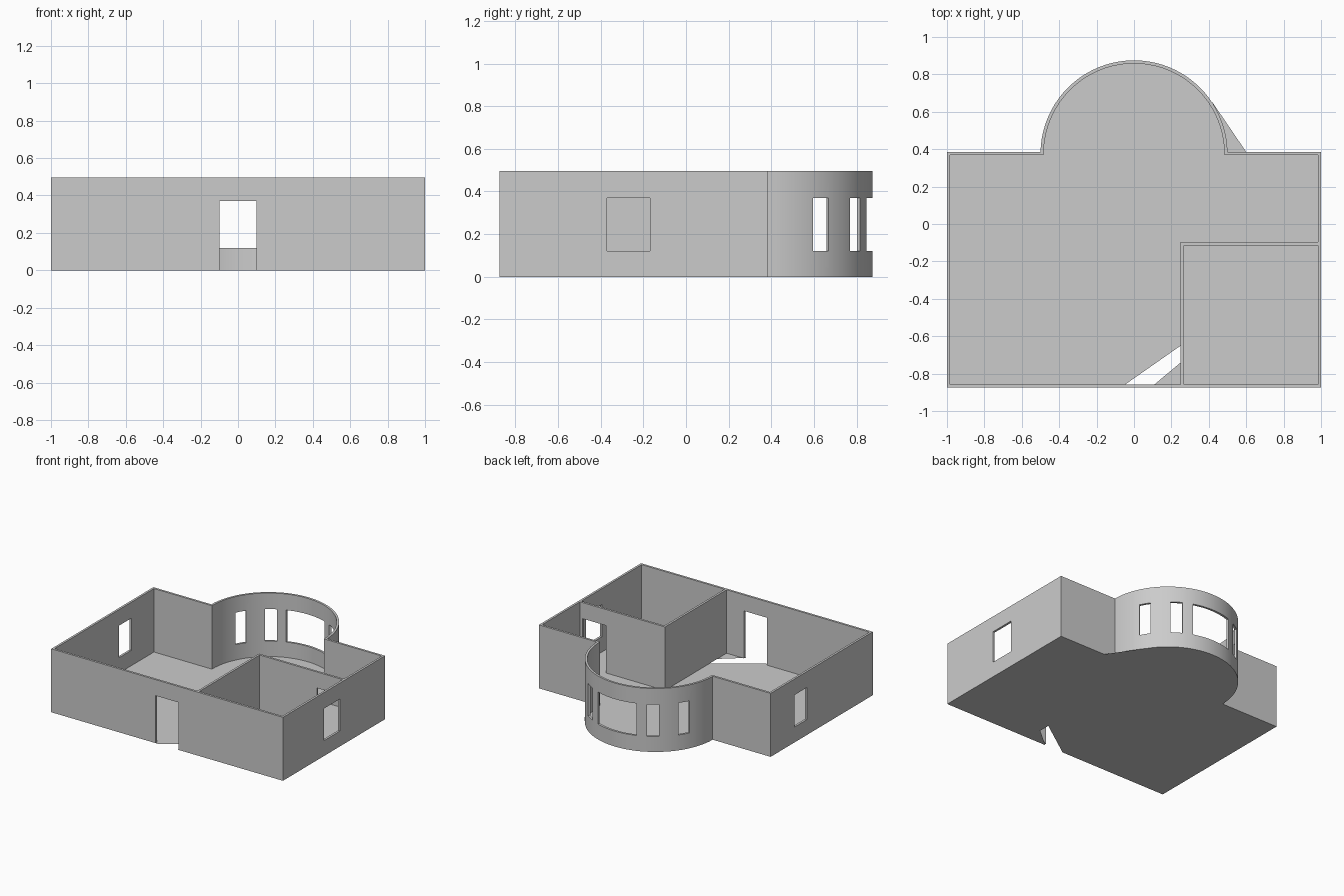
import bpy, bmesh
from math import sin, cos, asin, pi, radians
from mathutils import Matrix, Vector

if "Cube" in bpy.data.objects:
    bpy.data.objects.remove(bpy.data.objects["Cube"])

H = 0.495          # wall height
T = 0.017          # wall thickness
FRONT, BACK = -0.874, 0.385
BAY_Y, BAY_R, SEG = 0.375, 0.5, 40
SILL, HEAD = 0.12, 0.37


def make_object(name, bm):
    bmesh.ops.recalc_face_normals(bm, faces=bm.faces)
    me = bpy.data.meshes.new(name)
    bm.to_mesh(me)
    bm.free()
    ob = bpy.data.objects.new(name, me)
    bpy.context.collection.objects.link(ob)
    return ob


def box(name, centre, size, angle=0):
    bm = bmesh.new()
    m = (Matrix.Translation(Vector(centre)) @ Matrix.Rotation(angle, 4, 'Z')
         @ Matrix.Diagonal((*size, 1)))
    bmesh.ops.create_cube(bm, size=1, matrix=m)
    return make_object(name, bm)


def outline(inset):
    """Rectangle with a semicircular bay at the back, moved inwards by inset."""
    x, y0, y1, r = 1 - inset, FRONT + inset, BACK - inset, BAY_R - inset
    a0 = asin((y1 - BAY_Y) / r)
    arc = [a0 + (pi - 2 * a0) * i / SEG for i in range(SEG + 1)]
    return ([(-x, y0), (x, y0), (x, y1)]
            + [(r * cos(a), BAY_Y + r * sin(a)) for a in arc] + [(-x, y1)])


def cut(target, cutters):
    bpy.context.view_layer.objects.active = target
    for c in cutters:
        mod = target.modifiers.new("opening", 'BOOLEAN')
        mod.operation, mod.solver, mod.object = 'DIFFERENCE', 'EXACT', c
        bpy.ops.object.modifier_apply(modifier=mod.name)
        bpy.data.objects.remove(c)


def smooth(ob):
    bpy.ops.object.select_all(action='DESELECT')
    ob.select_set(True)
    bpy.context.view_layer.objects.active = ob
    bpy.ops.object.shade_smooth_by_angle(angle=radians(30))


# outer walls: ring between two outlines, pulled up
bm = bmesh.new()
rings = [[bm.verts.new((x, y, z)) for x, y in outline(d)]
         for d, z in ((0, 0), (0, H), (T, H), (T, 0))]
n = len(rings[0])
for k in range(4):
    a, b = rings[k], rings[(k + 1) % 4]
    for i in range(n):
        j = (i + 1) % n
        bm.faces.new((a[i], a[j], b[j], b[i]))
outer_walls = make_object("outer_walls", bm)

# openings: front door, side windows, bay windows
zc, zh = (SILL + HEAD) / 2, HEAD - SILL
cutters = [
    box("door_cut", (0, FRONT, HEAD / 2 - 0.1), (0.2, 0.2, HEAD + 0.2)),
    box("right_cut", (1, -0.27, zc), (0.2, 0.2, zh)),
    box("left_cut", (-1, 0.013, zc), (0.2, 0.15, zh)),
    box("bay_cut", (0, BAY_Y + BAY_R - 0.02, zc), (0.33, 0.16, zh)),
]
for deg in (31, 57, 123, 149):
    a = radians(deg)
    cutters.append(box("bay_side_cut",
                       (BAY_R * cos(a), BAY_Y + BAY_R * sin(a), zc),
                       (0.12, 0.085, zh), a))
cut(outer_walls, cutters)
smooth(outer_walls)

# inner room walls with a doorway
inner_side = box("inner_side_wall", (0.258, (FRONT + T - 0.097) / 2, H / 2),
                 (T, -0.097 - FRONT - T, H))
x0, x1 = 0.2665, 1 - T
inner_back = box("inner_back_wall", ((x0 + x1) / 2, -0.097 - T / 2, H / 2), (x1 - x0, T, H))
cut(inner_back, [box("inner_door_cut", (0.86, -0.105, HEAD / 2 - 0.1), (0.2, 0.2, HEAD + 0.2))])

# thin floor sheet with the gap by the door and the sliver beside the bay
bm = bmesh.new()
pts = outline(0)
gap = [(-0.07, FRONT), (0.25, -0.65), (0.25, -0.74), (0.09, FRONT)]
bm.faces.new([bm.verts.new((x, y, 0)) for x, y in pts[:1] + gap + pts[1:]])
bm.faces.new([bm.verts.new((x, y, 0)) for x, y in ((0.5, BACK), (0.6, BACK), (0.42, 0.65))])
make_object("floor", bm)
